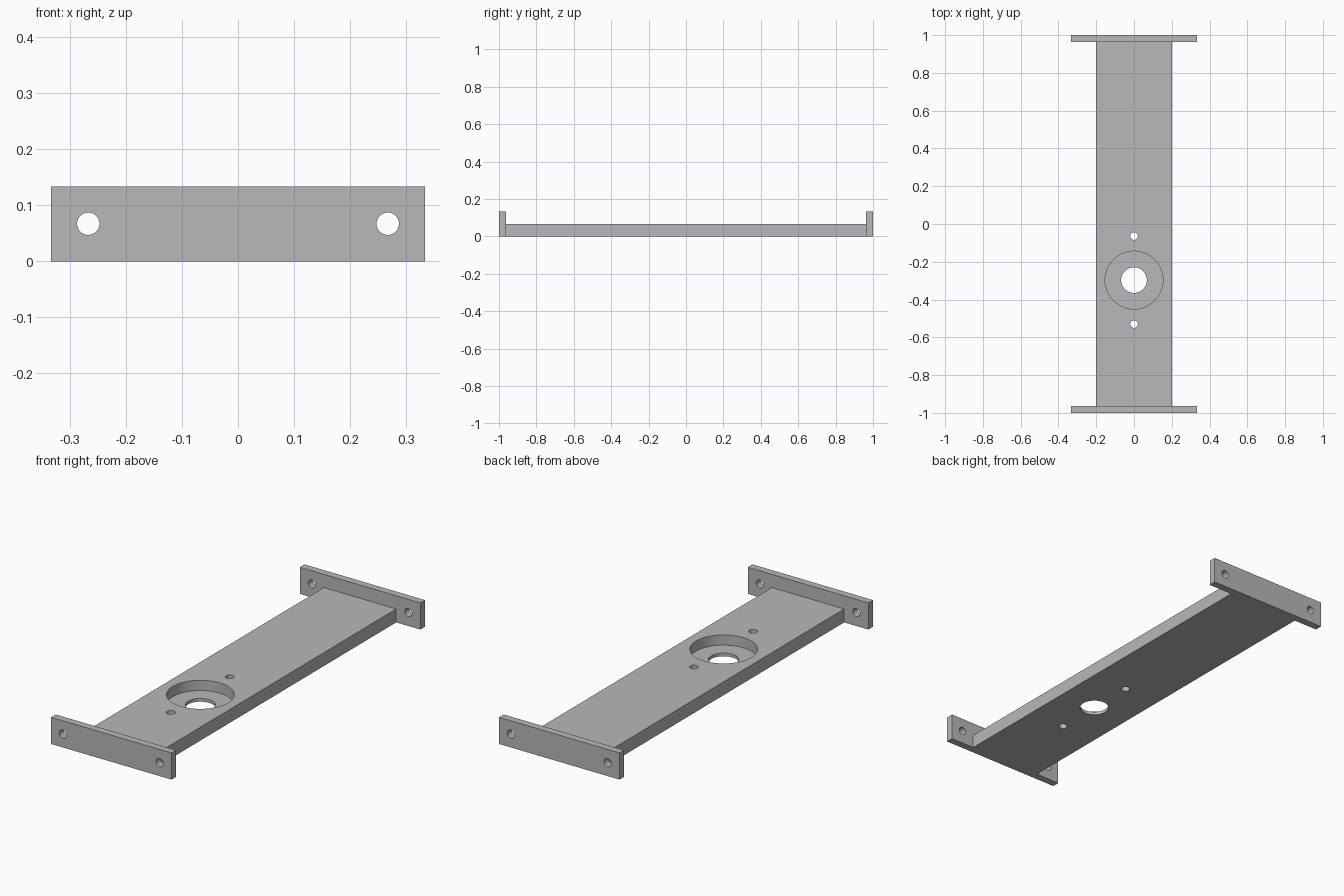
import bpy
import bmesh
import math

if "Cube" in bpy.data.objects:
    bpy.data.objects.remove(bpy.data.objects["Cube"], do_unlink=True)

HALF_BEAM, HALF_FLANGE = 0.2, 0.333     # half widths
END, INNER = 1.0, 0.963                 # flange outer and inner y
BEAM_TOP, FLANGE_TOP = 0.067, 0.133
POCKET_Y, POCKET_FLOOR = -0.297, 0.016

grey = bpy.data.materials.new("machined_grey")
grey.use_nodes = True
colour = (0.48, 0.48, 0.48, 1)
grey.diffuse_color = colour
grey.node_tree.nodes["Principled BSDF"].inputs["Base Color"].default_value = colour


def raise_faces(bm, faces, height):
    """Extrude faces straight up and return the new top faces."""
    out = bmesh.ops.extrude_face_region(bm, geom=faces)["geom"]
    verts = [g for g in out if isinstance(g, bmesh.types.BMVert)]
    bmesh.ops.translate(bm, verts=verts, vec=(0, 0, height))
    return [g for g in out if isinstance(g, bmesh.types.BMFace)]


# I-shaped plate, with both end flanges raised above the beam
bm = bmesh.new()


def row(y, xs):
    return [bm.verts.new((x, y, 0)) for x in xs]


wide = (-HALF_FLANGE, HALF_FLANGE)
stepped = (-HALF_FLANGE, -HALF_BEAM, HALF_BEAM, HALF_FLANGE)
front_out, front_in = row(-END, wide), row(-INNER, stepped)
back_in, back_out = row(INNER, stepped), row(END, wide)
sheet = [bm.faces.new(front_out + front_in[::-1]),
         bm.faces.new(front_in[1:3] + back_in[2:0:-1]),
         bm.faces.new(back_in + back_out[::-1])]
tops = raise_faces(bm, sheet, BEAM_TOP)
flange_tops = [f for f in tops if abs(f.calc_center_median().y) > 0.5]
raise_faces(bm, flange_tops, FLANGE_TOP - BEAM_TOP)
bmesh.ops.dissolve_limit(bm, angle_limit=0.01, verts=bm.verts[:], edges=bm.edges[:])
bmesh.ops.recalc_face_normals(bm, faces=bm.faces[:])
mesh = bpy.data.meshes.new("mounting_bracket")
bm.to_mesh(mesh)
bm.free()
mesh.materials.append(grey)
bracket = bpy.data.objects.new("mounting_bracket", mesh)
bpy.context.collection.objects.link(bracket)


def drill(radius, location, depth, along_y=False, sides=48):
    """Cut a round hole centred on location."""
    bpy.ops.mesh.primitive_cylinder_add(
        vertices=sides, radius=radius, depth=depth, location=location,
        rotation=(math.pi / 2 if along_y else 0, 0, 0))
    cutter = bpy.context.object
    cutter.name = "hole_cutter"
    cutter.hide_render = True
    cutter.data.materials.append(grey)
    mod = bracket.modifiers.new("hole", "BOOLEAN")
    mod.operation = "DIFFERENCE"
    mod.solver = "EXACT"
    mod.object = cutter
    bpy.ops.object.select_all(action="DESELECT")
    bpy.context.view_layer.objects.active = bracket
    bracket.select_set(True)
    bpy.ops.object.modifier_apply(modifier=mod.name)
    bpy.data.objects.remove(cutter, do_unlink=True)


# Round pocket with a through hole in its floor
drill(0.153, (0, POCKET_Y, POCKET_FLOOR + 0.1), 0.2, sides=96)
drill(0.068, (0, POCKET_Y, 0), 0.4, sides=64)

# Small screw holes before and behind the pocket, and bolt holes in the flanges
for side in (-1, 1):
    drill(0.02, (0, POCKET_Y + side * 0.233, 0), 0.4)
    for end in (-1, 1):
        drill(0.02, (side * 0.267, end * (END + INNER) / 2, 0.067), 0.2, along_y=True)

bpy.ops.object.shade_smooth_by_angle(angle=math.radians(30))
